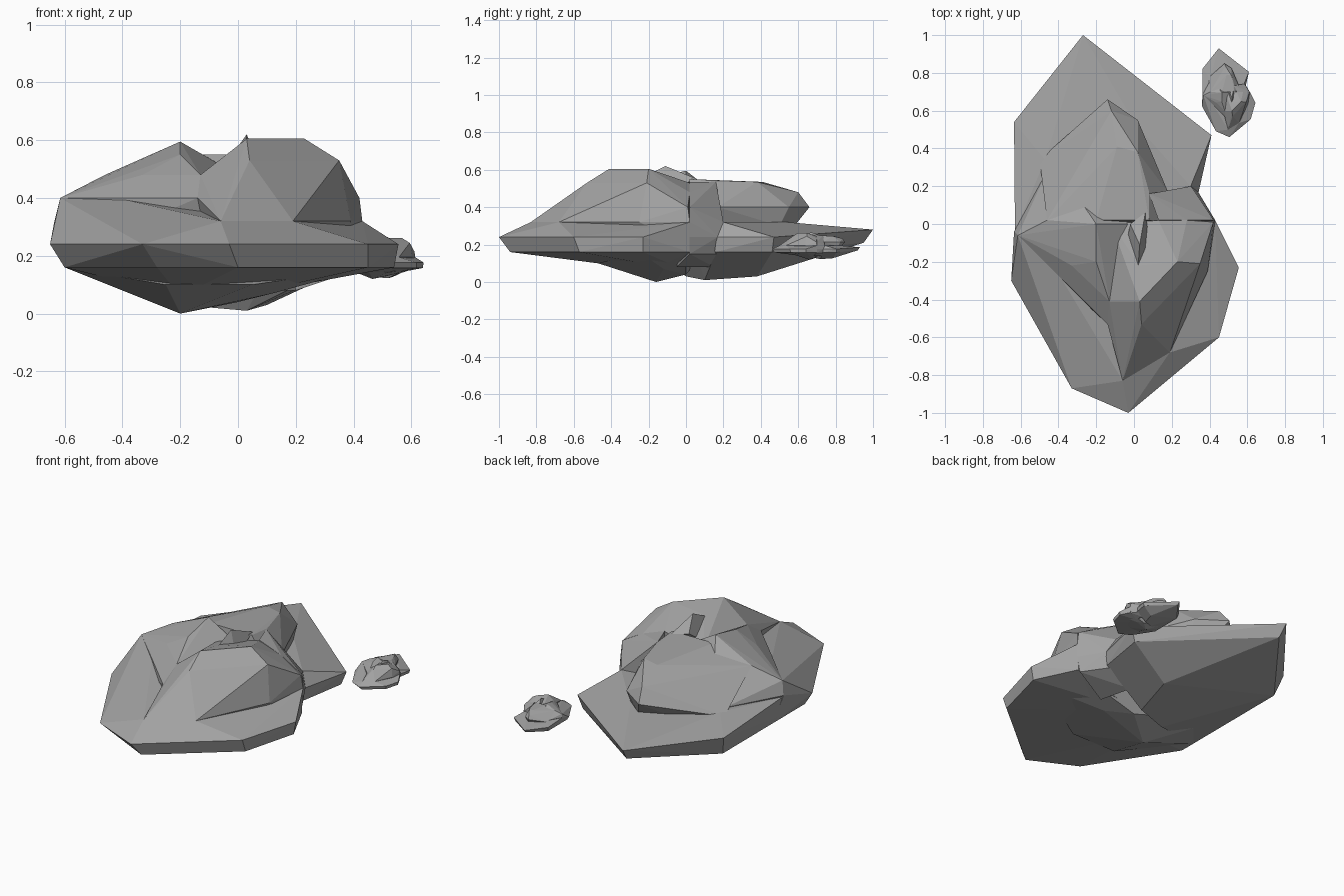
import bpy
import bmesh
from math import radians
from mathutils import Vector

old_cube = bpy.data.objects.get("Cube")
if old_cube:
    bpy.data.objects.remove(old_cube, do_unlink=True)

# One plain stone colour
stone = bpy.data.materials.new("grey_stone")
stone.use_nodes = True
stone_grey = (0.37, 0.37, 0.37, 1)
stone.diffuse_color = stone_grey
shader = next(n for n in stone.node_tree.nodes if n.type == "BSDF_PRINCIPLED")
shader.inputs["Base Color"].default_value = stone_grey
shader.inputs["Roughness"].default_value = 0.9


def chiselled_block(name, sections):
    """Wrap horizontal sections {height: [(x, y), ...]} in a faceted block."""
    bm = bmesh.new()
    for height, corners in sections.items():
        for x, y in corners:
            bm.verts.new((x, y, height))
    bmesh.ops.convex_hull(bm, input=bm.verts[:])
    loose = [v for v in bm.verts if not v.link_faces]
    bmesh.ops.delete(bm, geom=loose, context="VERTS")
    # Merge almost coplanar triangles into broad facets
    bmesh.ops.dissolve_limit(bm, angle_limit=radians(3),
                             verts=bm.verts[:], edges=bm.edges[:])
    bmesh.ops.recalc_face_normals(bm, faces=bm.faces[:])
    mesh = bpy.data.meshes.new(name)
    bm.to_mesh(mesh)
    bm.free()
    mesh.materials.append(stone)
    block = bpy.data.objects.new(name, mesh)
    bpy.context.scene.collection.objects.link(block)
    return block


blocks = []

# Wide foot of the boulder with a bevelled rim
blocks.append(chiselled_block("front_foot", {
    .06: [(-.2, -.16), (0, 0)],
    .1: [(-.2, -.45), (-.02, -.47)],
    .16: [(0, -.94), (-.28, -.8), (-.6, -.3), (-.6, 0),
          (.45, -.57), (.54, -.23), (.42, .02)],
    .24: [(-.03, -1), (-.33, -.87), (-.65, -.3), (.45, -.6), (.555, -.23)],
    .32: [(-.06, -.83), (.19, -.68), (.43, .02), (-.635, -.04)],
    .4: [(-.42, -.23), (-.615, -.06)],
}))

# Blunt keel under the foot
blocks.append(chiselled_block("front_keel", {
    0: [(-.2, -.16)],
    .04: [(0, 0)],
    .05: [(-.3, -.14)],
    .07: [(.12, -.12)],
    .1: [(-.25, -.47), (.05, -.47)],
    .16: [(-.6, -.2), (-.55, .1), (.42, 0), (.45, -.25)],
}))

# Tall mass standing on the foot
blocks.append(chiselled_block("front_mass", {
    .2: [(.3, -.3), (-.1, -.5), (.4, 0)],
    .32: [(-.06, -.83), (.19, -.68), (.39, -.25), (.43, .02)],
    .4: [(-.14, -.53), (.42, .01)],
    .48: [(-.13, -.41), (.28, .02), (-.12, 0)],
    .53: [(.04, -.53), (.35, -.21), (.13, .02)],
    .57: [(.03, -.22)],
    .605: [(.03, -.41), (.23, -.2)],
}))

# Sloping shoulder on the other side
blocks.append(chiselled_block("side_shoulder", {
    .2: [(-.6, -.1), (-.1, -.5)],
    .32: [(-.635, -.04), (-.46, .28)],
    .4: [(-.42, -.23), (-.615, -.06), (-.14, -.53), (-.37, .25)],
    .48: [(-.13, -.41), (-.33, -.22), (-.46, .02), (0, 0)],
    .55: [(-.2, -.2)],
    .595: [(-.2, 0)],
}))

# Broad thin slab spreading to the back
blocks.append(chiselled_block("back_slab", {
    .01: [(.03, .1)],
    .03: [(.1, .38), (-.2, 0)],
    .07: [(.17, .2)],
    .16: [(-.6, -.2), (-.6, .5), (.38, .46), (.33, .16)],
    .21: [(-.26, .95)],
    .24: [(.41, .47), (.34, .16)],
    .28: [(-.27, 1), (-.635, .54)],
    .31: [(-.63, -.04), (-.05, .6), (.2, 0)],
    .32: [(.3, .2), (0, .54), (-.47, .34)],
}))

# Long hump standing on the slab
blocks.append(chiselled_block("back_hump", {
    .3: [(-.08, .58), (.02, .5), (-.25, .5), (-.5, .34), (.15, .15)],
    .4: [(-.14, .66), (.02, .55), (-.37, .25), (.18, .17), (.2, 0)],
    .48: [(-.12, .6), (-.46, .02)],
    .535: [(-.09, .41), (.02, .38), (-.12, .17), (.08, .17)],
    .55: [(-.2, .02), (.08, .02)],
}))

# Low spur joining the hump to the front mass
blocks.append(chiselled_block("hump_spur", {
    .08: [(.15, .15), (.2, -.05)],
    .15: [(.41, .02), (.3, .18)],
    .24: [(.34, .17), (.43, .02)],
    .32: [(.43, .02), (.3, .2)],
    .4: [(.18, .17), (.42, .02)],
    .48: [(.28, .02)],
    .535: [(.08, .16), (.13, .02)],
}))

# Small broken crest at the top of the boulder
blocks.append(chiselled_block("broken_crest", {
    .48: [(-.04, -.1), (.09, -.15), (.02, -.27)],
    .55: [(-.02, 0), (.06, .06), (.02, -.25)],
    .62: [(.03, -.11)],
}))

# Little companion rock, a reduced copy of every block
reduction = 0.235
companion_place = Vector((.512, .695, .12))
for block in blocks:
    small = bpy.data.objects.new("small_rock_" + block.name, block.data)
    small.scale = (reduction, reduction, reduction)
    small.location = companion_place
    bpy.context.scene.collection.objects.link(small)
